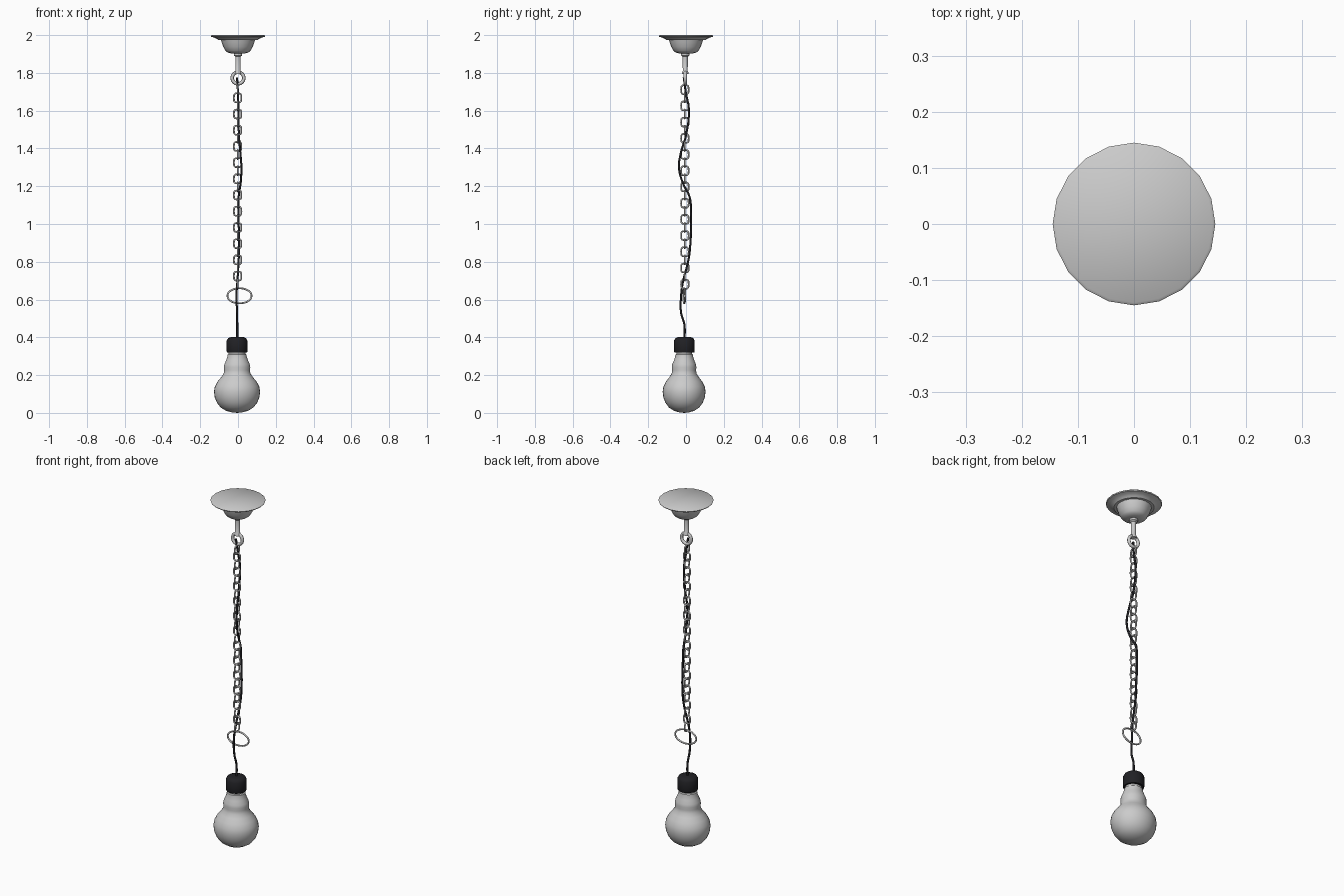
import bpy, bmesh, math
from mathutils import Vector

if "Cube" in bpy.data.objects:
    bpy.data.objects.remove(bpy.data.objects["Cube"])

black = bpy.data.materials.new("black")
black.diffuse_color = (0.015, 0.015, 0.018, 1)
black.use_nodes = True
black.node_tree.nodes["Principled BSDF"].inputs["Base Color"].default_value = black.diffuse_color


def smooth(ob, angle=40):
    bpy.ops.object.select_all(action='DESELECT')
    ob.select_set(True)
    bpy.context.view_layer.objects.active = ob
    bpy.ops.object.shade_smooth_by_angle(angle=math.radians(angle))


def lathe(name, profile, sides, x=0, y=0, sy=1, mat=None, angle=40):
    """Revolve (radius, z) points about a vertical axis; closed at r = 0."""
    bm = bmesh.new()
    verts = [bm.verts.new((r, 0, z)) for r, z in profile]
    edges = [bm.edges.new(p) for p in zip(verts, verts[1:])]
    bmesh.ops.spin(bm, geom=verts + edges, cent=(0, 0, 0), axis=(0, 0, 1),
                   angle=math.tau, steps=sides, use_duplicate=False)
    bmesh.ops.remove_doubles(bm, verts=bm.verts, dist=0.0002)
    bmesh.ops.recalc_face_normals(bm, faces=bm.faces)
    me = bpy.data.meshes.new(name)
    bm.to_mesh(me)
    bm.free()
    ob = bpy.data.objects.new(name, me)
    bpy.context.collection.objects.link(ob)
    ob.location = (x, y, 0)
    ob.scale = (1, sy, 1)
    if mat:
        me.materials.append(mat)
    smooth(ob, angle)
    return ob


def wire(name, points, radius, closed=False, spline='POLY', mat=None):
    """Round wire along points, turned into a mesh."""
    cu = bpy.data.curves.new(name, 'CURVE')
    cu.dimensions = '3D'
    cu.bevel_depth = radius
    cu.bevel_resolution = 2
    cu.use_fill_caps = not closed
    sp = cu.splines.new(spline)
    if spline == 'BEZIER':
        sp.bezier_points.add(len(points) - 1)
        for b, p in zip(sp.bezier_points, points):
            b.co = p
            b.handle_left_type = b.handle_right_type = 'AUTO'
        sp.resolution_u = 6
    else:
        sp.points.add(len(points) - 1)
        for b, p in zip(sp.points, points):
            b.co = (*p, 1)
    sp.use_cyclic_u = closed
    ob = bpy.data.objects.new(name, cu)
    bpy.context.collection.objects.link(ob)
    bpy.ops.object.select_all(action='DESELECT')
    ob.select_set(True)
    bpy.context.view_layer.objects.active = ob
    bpy.ops.object.convert(target='MESH')
    ob = bpy.context.object
    if mat:
        ob.data.materials.append(mat)
    smooth(ob, 60)
    return ob


def loop(center, half_w, half_h, turn=0, power=2, n=16):
    """Upright (super)ellipse; turn rotates it about z."""
    pts = []
    for i in range(n):
        a = math.tau * i / n
        c, s = math.cos(a), math.sin(a)
        u = math.copysign(abs(c) ** (2 / power), c) * half_w
        w = math.copysign(abs(s) ** (2 / power), s) * half_h
        pts.append(Vector(center) + Vector((u * math.cos(turn), u * math.sin(turn), w)))
    return pts


# Ceiling canopy with flange, step and bowl
lathe("ceiling_canopy", [
    (0, 2.0), (0.14, 2.0), (0.145, 1.996), (0.142, 1.991), (0.125, 1.987),
    (0.112, 1.980), (0.104, 1.973), (0.09, 1.973), (0.086, 1.960),
    (0.078, 1.938), (0.066, 1.917), (0.055, 1.908), (0.035, 1.903), (0, 1.903)], 20)

# Stem and the eye ring below it
lathe("stem", [(0, 1.906), (0.022, 1.906), (0.022, 1.892), (0.014, 1.886),
               (0.013, 1.81), (0.017, 1.804), (0.017, 1.795), (0, 1.795)], 16, y=-0.004)
wire("eye_ring", loop((0, -0.004, 1.773), 0.031, 0.031, n=24), 0.009, True)

# Chain of alternating links
for i in range(25):
    turn = math.pi / 2 if i % 2 == 0 else 0
    wire("chain_link_%02d" % (i + 1),
         loop((-0.002, -0.006, 1.711 - i * 0.0429), 0.020, 0.024, turn, 3.5),
         0.0045, True)

# Oval ring at the end of the chain
wire("oval_ring", loop((0.008, -0.009, 0.62), 0.064, 0.040, 0.08, n=32), 0.0048, True)

# Wavy cable from the eye ring to the socket
cable = [(-.005, -.012, 1.775), (0, 0, 1.69), (.002, .015, 1.61), (.005, 0, 1.47),
         (.013, -.029, 1.37), (.018, -.037, 1.30), (.014, -.018, 1.22),
         (.003, .020, 1.14), (.002, .026, 1.07), (.006, .022, .88), (.003, .011, .80),
         (-.003, -.015, .70), (-.008, -.026, .62), (-.005, -.026, .53),
         (-.004, -.009, .47), (-.004, -.007, .39)]
wire("cable", cable, 0.0058, spline='BEZIER', mat=black)

# Lamp socket
lathe("socket", [(0, 0.401), (0.034, 0.401), (0.047, 0.396), (0.055, 0.382),
                 (0.055, 0.325), (0.053, 0.321), (0.044, 0.321), (0, 0.321)],
      24, x=-0.005, y=-0.009, mat=black)

# Glass bulb, slightly oval in plan
lathe("bulb", [
    (0, 0.33), (0.044, 0.33), (0.044, 0.312), (0.05, 0.308), (0.052, 0.295),
    (0.058, 0.278), (0.067, 0.258), (0.070, 0.242), (0.068, 0.226),
    (0.071, 0.208), (0.085, 0.188), (0.104, 0.165), (0.118, 0.138),
    (0.122, 0.112), (0.118, 0.082), (0.106, 0.053), (0.086, 0.028),
    (0.058, 0.011), (0.028, 0.003), (0, 0.0)], 32, x=-0.005, y=-0.010, sy=0.93)
